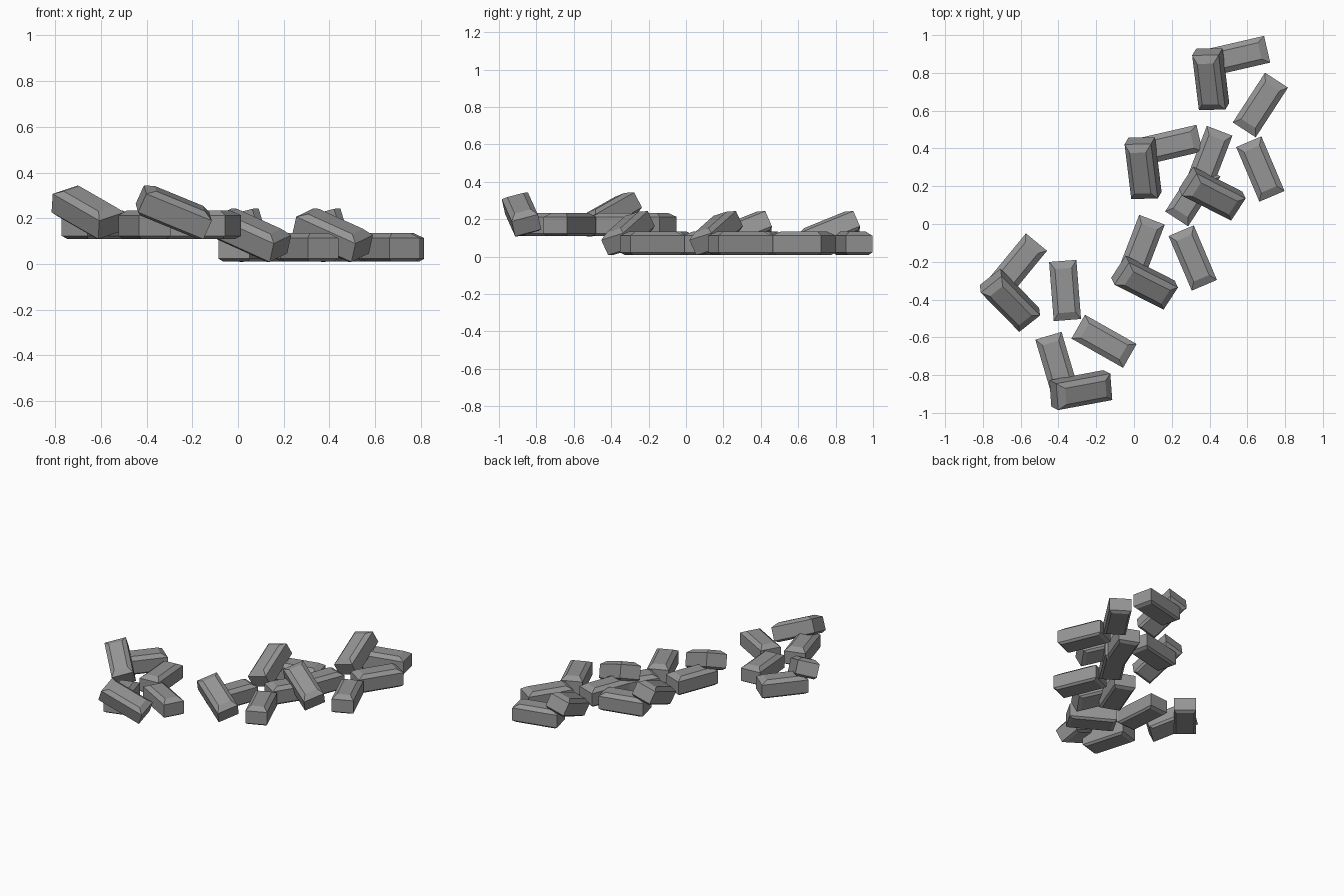
import bpy, bmesh
from math import radians
from mathutils import Matrix, Vector

if "Cube" in bpy.data.objects:
    bpy.data.objects.remove(bpy.data.objects["Cube"], do_unlink=True)

stone = bpy.data.materials.new("grey_stone")
stone.use_nodes = True
grey = (0.3, 0.3, 0.3, 1)
stone.diffuse_color = grey
stone.node_tree.nodes["Principled BSDF"].inputs["Base Color"].default_value = grey

LENGTH, WIDTH, HEIGHT = 0.314, 0.145, 0.125


def brick_mesh():
    """Block with sharp upright corners and chamfered top and bottom rims."""
    bm = bmesh.new()
    h = HEIGHT / 2
    # height, inset along the length, inset along the width
    levels = [(-h, 0.02, 0.014), (-h + 0.013, 0, 0), (h - 0.022, 0, 0), (h, 0.04, 0.028)]
    rings = []
    for z, end, side in levels:
        x, y = LENGTH / 2 - end, WIDTH / 2 - side
        rings.append([bm.verts.new((sx * x, sy * y, z))
                      for sx, sy in ((-1, -1), (1, -1), (1, 1), (-1, 1))])
    for low, high in zip(rings, rings[1:]):
        for i in range(4):
            j = (i + 1) % 4
            bm.faces.new((low[i], low[j], high[j], high[i]))
    bm.faces.new(rings[0][::-1])
    bm.faces.new(rings[-1])
    mesh = bpy.data.meshes.new("brick")
    bm.to_mesh(mesh)
    bm.free()
    mesh.materials.append(stone)
    return mesh


# One pile: name, centre, heading, leaning or flat
FLAT, RAISED = 0.072, 0.13
PILE = [
    ("back_flat_brick", (0.552, 0.89, FLAT), 13, False),
    ("back_leaning_brick", (0.405, 0.765, RAISED), -83, True),
    ("upper_side_brick", (0.669, 0.63, FLAT), 57, False),
    ("lower_side_brick", (0.669, 0.291, FLAT), -67, False),
    ("front_flat_brick", (0.397, 0.347, FLAT), 69, False),
    ("front_leaning_brick", (0.415, 0.159, RAISED), -27, True),
]

# The pile is repeated: once shifted, once turned and lifted
pivot = Vector(PILE[2][1])
turned = (Matrix.Translation((-0.365, -0.352, FLAT + 0.1))
          @ Matrix.Rotation(radians(37.5), 4, "Z") @ Matrix.Translation(-pivot))
piles = {"first": Matrix.Identity(4),
         "second": Matrix.Translation((-0.358, -0.471, 0)),
         "raised": turned}

mesh = brick_mesh()
lean = Matrix.Rotation(radians(22), 4, "Y") @ Matrix.Rotation(radians(16), 4, "X")
for pile, place in piles.items():
    for name, centre, heading, leaning in PILE:
        brick = bpy.data.objects.new(f"{pile}_{name}", mesh)
        bpy.context.collection.objects.link(brick)
        brick.matrix_world = (place @ Matrix.Translation(centre)
                              @ Matrix.Rotation(radians(heading), 4, "Z")
                              @ (lean if leaning else Matrix.Identity(4)))
